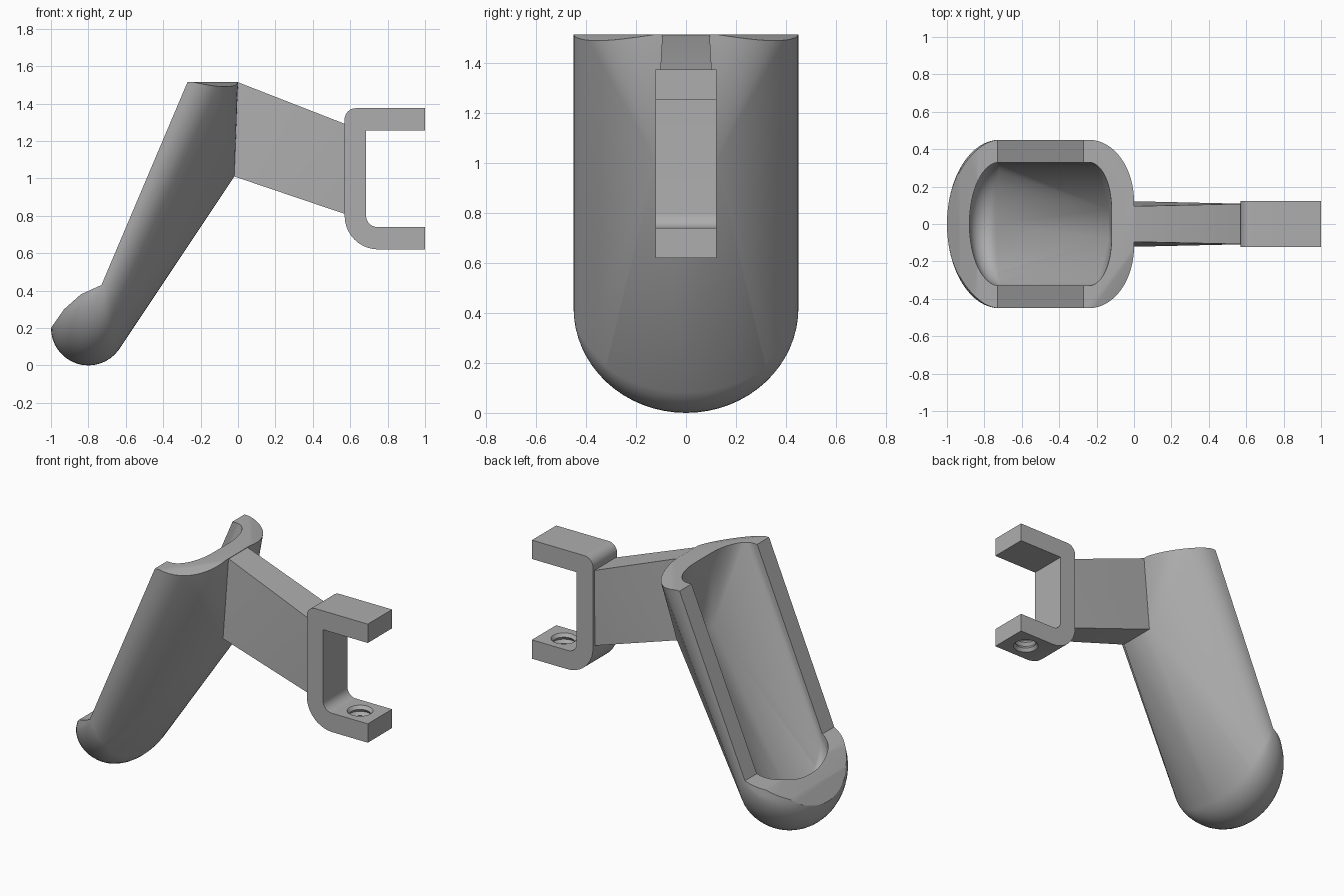
import bpy, bmesh, math
from mathutils import Vector

if "Cube" in bpy.data.objects:
    bpy.data.objects.remove(bpy.data.objects["Cube"])

GREY = (0.42, 0.42, 0.42, 1)
mat = bpy.data.materials.new("plain grey")
mat.use_nodes = True
mat.diffuse_color = GREY
mat.node_tree.nodes["Principled BSDF"].inputs["Base Color"].default_value = GREY


def finish(bm, name):
    bmesh.ops.recalc_face_normals(bm, faces=bm.faces)
    mesh = bpy.data.meshes.new(name)
    bm.to_mesh(mesh)
    bm.free()
    obj = bpy.data.objects.new(name, mesh)
    obj.data.materials.append(mat)
    bpy.context.collection.objects.link(obj)
    return obj


def hull(name, points):
    bm = bmesh.new()
    for p in points:
        bm.verts.new(p)
    bmesh.ops.remove_doubles(bm, verts=bm.verts, dist=0.0005)
    res = bmesh.ops.convex_hull(bm, input=bm.verts)
    loose = {g for g in res["geom_interior"] + res["geom_unused"]
             if isinstance(g, bmesh.types.BMVert)}
    bmesh.ops.delete(bm, geom=list(loose), context="VERTS")
    bmesh.ops.dissolve_limit(bm, angle_limit=0.002, verts=bm.verts, edges=bm.edges)
    return finish(bm, name)


def extrude_xz(name, profile, half):
    bm = bmesh.new()
    face = bm.faces.new([bm.verts.new((x, -half, z)) for x, z in profile])
    geom = bmesh.ops.extrude_face_region(bm, geom=[face])["geom"]
    verts = [g for g in geom if isinstance(g, bmesh.types.BMVert)]
    bmesh.ops.translate(bm, verts=verts, vec=(0, 2 * half, 0))
    return finish(bm, name)


def activate(obj):
    bpy.ops.object.select_all(action="DESELECT")
    obj.select_set(True)
    bpy.context.view_layer.objects.active = obj


def cut(obj, cutter):
    mod = obj.modifiers.new("cut", "BOOLEAN")
    mod.operation = "DIFFERENCE"
    mod.solver = "EXACT"
    mod.object = cutter
    activate(obj)
    bpy.ops.object.modifier_apply(modifier=mod.name)
    bpy.data.objects.remove(cutter)


def smooth(obj, degrees=25):
    activate(obj)
    bpy.ops.object.shade_smooth_by_angle(angle=math.radians(degrees))


def bulb(half, radius, lift=0):
    # Circles that shrink and rise towards both sides form the rounded toe
    pts = []
    n, m = 32, 40
    for i in range(n + 1):
        a = math.pi * i / n
        c, y = math.sin(a), half * math.cos(a)
        for j in range(m):
            b = math.tau * j / m
            pts.append((-0.72 - 0.08 * c + radius * c * math.cos(b), y,
                        0.42 - 0.22 * c + radius * c * math.sin(b) + lift))
    return pts


def collar(half, flat, back, top, dip):
    # Rounded upper end, running forwards past the opening
    pts = []
    for s in (-1, 1):
        pts.append((-0.5, s * half, top))
        for i in range(17):
            a = math.pi / 2 * i / 16
            pts.append((-0.24 + (back + 0.24) * math.sin(a),
                        s * (flat + (half - flat) * math.cos(a)),
                        top - dip * math.sin(2 * a)))
    return pts


def mirrored(points):
    return [(x, s * y, z) for x, y, z in points for s in (-1, 1)]


# Trough: outer hull, minus inner hull, minus the slanted open front
trough = hull("trough", bulb(0.45, 0.2) + collar(0.45, 0.12, 0, 1.515, 0.025)
              + mirrored([(-0.02, 0.12, 1.01)]))
cavity = hull("cavity_cutter", bulb(0.33, 0.08) + bulb(0.33, 0.08, 0.3)
              + collar(0.33, 0.08, -0.12, 1.515, 0) + collar(0.33, 0.08, -0.12, 1.65, 0)
              + mirrored([(-0.135, 0.08, 1.06)]))
opening = extrude_xz("opening_cutter", [
    (-1.2, 0.1), (-1, 0.2), (-0.93, 0.3), (-0.84, 0.38), (-0.73, 0.43),
    (-0.27, 1.515), (-0.15, 1.8), (-1.2, 1.8)], 0.8)
cut(trough, cavity)
cut(trough, opening)
smooth(trough)

# Arm: tapered strut between the trough and the clamp
arm = hull("arm", mirrored([
    (-0.05, 0.095, 1.512), (0.005, 0.095, 1.512), (-0.05, 0.12, 1.03), (-0.02, 0.122, 1.01),
    (0.6, 0.108, 1.28), (0.6, 0.1, 0.8)]))
smooth(arm)


def corner(cx, cz, r, start, end, steps=10):
    return [(cx + r * math.cos(math.radians(start + (end - start) * i / steps)),
             cz + r * math.sin(math.radians(start + (end - start) * i / steps)))
            for i in range(steps + 1)]


# Clamp: C-shaped bracket with rounded corners
profile = [(1, 1.375)] + corner(0.63, 1.315, 0.06, 90, 180)
profile += corner(0.75, 0.8, 0.18, 180, 270)
profile += [(1, 0.62), (1, 0.74)]
profile += corner(0.745, 0.8, 0.06, 270, 180)
profile += [(0.685, 1.255), (1, 1.255)]
clamp = extrude_xz("clamp", profile, 0.122)

# Screw hole: ridged bore through the lower jaw
bm = bmesh.new()
rings = []
for k in range(9):
    r = 0.075 if k % 2 else 0.06
    z = 0.6 + 0.02 * k
    rings.append([bm.verts.new((0.86 + r * math.cos(math.tau * i / 32),
                                r * math.sin(math.tau * i / 32), z)) for i in range(32)])
for low, high in zip(rings, rings[1:]):
    for i in range(32):
        j = (i + 1) % 32
        bm.faces.new((low[i], low[j], high[j], high[i]))
bm.faces.new(rings[0])
bm.faces.new(rings[-1])
cut(clamp, finish(bm, "screw_cutter"))
smooth(clamp)
